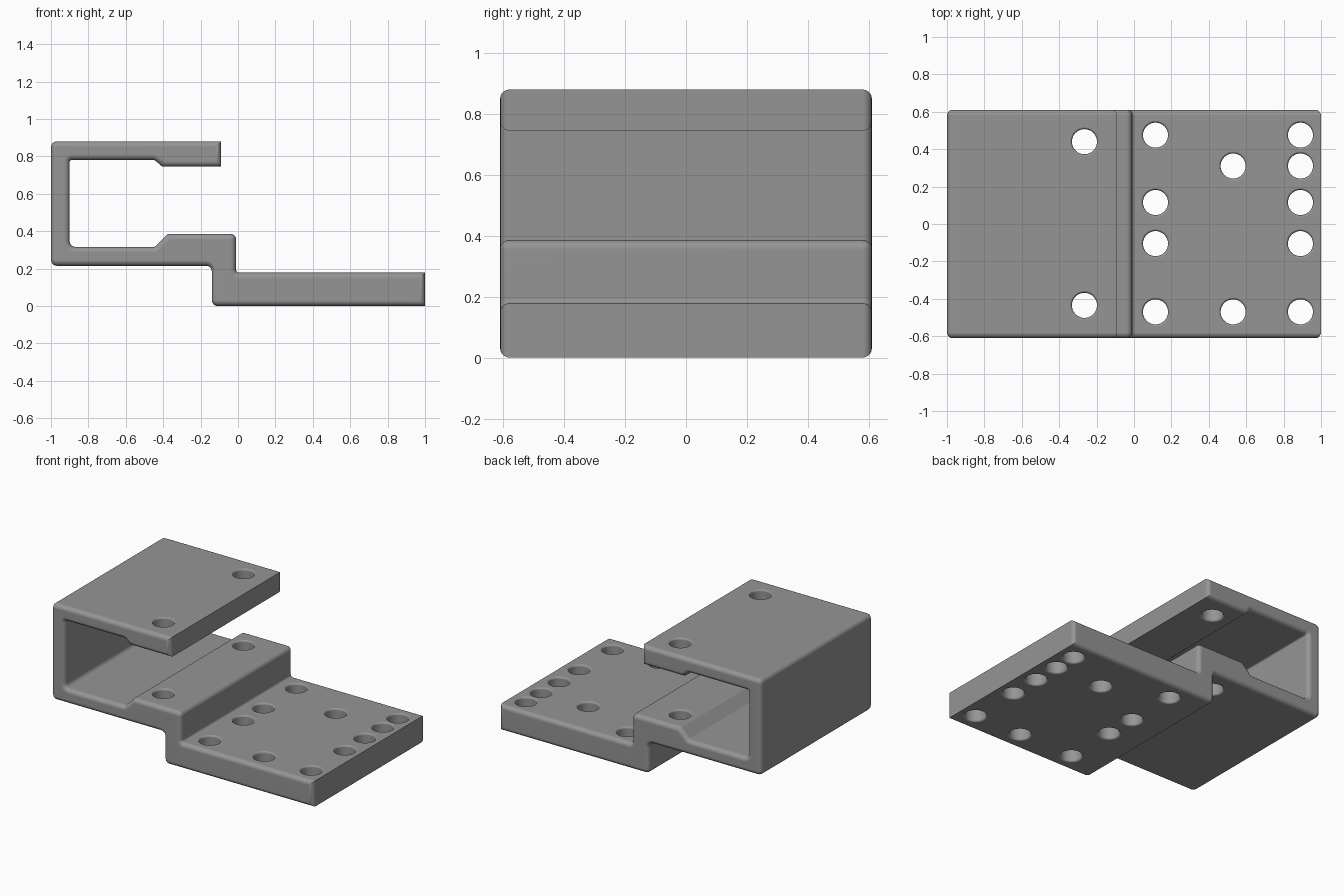
import bpy, bmesh, math
from mathutils import Vector

if "Cube" in bpy.data.objects:
    bpy.data.objects.remove(bpy.data.objects["Cube"])

HALF_Y = 0.61
RIM = 0.03       # rounding along the front and back rims
HOLE_R = 0.067

grey = bpy.data.materials.new("plain grey")
grey.diffuse_color = (0.3, 0.3, 0.3, 1)
grey.use_nodes = True
grey.node_tree.nodes["Principled BSDF"].inputs["Base Color"].default_value = grey.diffuse_color

# Bracket side profile, counter-clockwise: x, z, corner radius
PROFILE = [(-1, 0.215, .032), (-0.14, 0.215, .03), (-0.14, 0, .032), (1, 0, 0),
           (1, 0.178, 0), (-0.01, 0.178, .015), (-0.01, 0.386, .031),
           (-0.375, 0.386, .02), (-0.445, 0.316, .02), (-0.9, 0.316, .03),
           (-0.9, 0.78, .01), (-0.445, 0.78, .02), (-0.405, 0.745, .01),
           (-0.09, 0.745, 0), (-0.09, 0.88, 0), (-1, 0.88, .032)]


def inset_profile(inset, steps=5):
    """Offset the profile inward and round its corners."""
    out, n = [], len(PROFILE)
    for i in range(n):
        p, a, b = (Vector(PROFILE[k % n][:2]) for k in (i, i - 1, i + 1))
        r = PROFILE[i][2]
        d1, d2 = (p - a).normalized(), (b - p).normalized()
        n1, n2 = Vector((-d1.y, d1.x)), Vector((-d2.y, d2.x))
        miter = (n1 + n2) / (1 + n1.dot(n2))
        q = p + miter * inset
        side = 1 if d1.x * d2.y - d1.y * d2.x > 0 else -1
        if r == 0:
            out.append(q)
            continue
        r = max(r - side * inset, 0)
        centre = q + miter * side * r
        ang = n1.angle(n2)
        for s in range(steps + 1):
            t = s / steps
            w = (n1 * math.sin((1 - t) * ang) + n2 * math.sin(t * ang)) / math.sin(ang)
            out.append(centre - w * side * r)
    return out


def make_object(name, bm):
    bmesh.ops.remove_doubles(bm, verts=bm.verts[:], dist=1e-5)
    bmesh.ops.recalc_face_normals(bm, faces=bm.faces[:])
    me = bpy.data.meshes.new(name)
    bm.to_mesh(me)
    bm.free()
    me.materials.append(grey)
    ob = bpy.data.objects.new(name, me)
    bpy.context.scene.collection.objects.link(ob)
    return ob


# Bracket body: stacked profile sections with rounded rims
sections = []
for k in range(6):
    t = k / 5 * math.pi / 2
    sections.append((HALF_Y - RIM + RIM * math.cos(t), RIM * (1 - math.sin(t))))
sections = [(-y, i) for y, i in sections] + [(y, i) for y, i in reversed(sections)]
bm = bmesh.new()
rings = [[bm.verts.new((p.x, y, p.y)) for p in inset_profile(i)] for y, i in sections]
for r1, r2 in zip(rings, rings[1:]):
    for j in range(len(r1)):
        k = (j + 1) % len(r1)
        bm.faces.new((r1[j], r1[k], r2[k], r2[j]))
bm.faces.new(rings[0][::-1])
bm.faces.new(rings[-1])
bracket = make_object("bracket", bm)


# Hole cutters: lathed pins flared at both plate surfaces, never overlapping
def add_pin(bm, x, y, z0, z1, flare=0.013, seg=40):
    z0, z1 = z0 - 0.0005, z1 + 0.0005
    arc = [(flare * (1 - math.sin(a)), flare * (1 - math.cos(a)))
           for a in (math.pi / 2 * k / 4 for k in range(5))]
    low = [(HOLE_R + dr, z0 + dz) for dr, dz in arc]
    high = [(HOLE_R + dr, z1 - dz) for dr, dz in reversed(arc)]
    prof = [(low[0][0], z0 - 0.02)] + low + high + [(high[-1][0], z1 + 0.02)]
    loops = [[bm.verts.new((x + r * math.cos(2 * math.pi * s / seg),
                            y + r * math.sin(2 * math.pi * s / seg), z))
              for s in range(seg)] for r, z in prof]
    for l1, l2 in zip(loops, loops[1:]):
        for s in range(seg):
            e = (s + 1) % seg
            bm.faces.new((l1[s], l1[e], l2[e], l2[s]))
    bm.faces.new(loops[0][::-1])
    bm.faces.new(loops[-1])


bm = bmesh.new()
for y in (0.44, -0.435):                       # clamp holes, both jaws
    add_pin(bm, -0.265, y, 0.745, 0.88)
    add_pin(bm, -0.265, y, 0.215, 0.386)
for x, ys in ((0.115, (0.475, 0.115, -0.105, -0.47)),   # base plate holes
              (0.53, (0.31, -0.47)),
              (0.89, (0.475, 0.31, 0.115, -0.105, -0.47))):
    for y in ys:
        add_pin(bm, x, y, 0, 0.178)
cutter = make_object("hole_cutter", bm)
cutter.hide_render = True

# Drill the holes with the first solver that gives a full result
mod = bracket.modifiers.new("holes", 'BOOLEAN')
mod.operation = 'DIFFERENCE'
mod.object = cutter
for solver in ('EXACT', 'MANIFOLD', 'FLOAT'):
    mod.solver = solver
    bpy.context.view_layer.update()
    deps = bpy.context.evaluated_depsgraph_get()
    drilled = bpy.data.meshes.new_from_object(bracket.evaluated_get(deps), depsgraph=deps)
    xs = [v.co.x for v in drilled.vertices]
    if len(drilled.polygons) > len(bracket.data.polygons) + 1000 and max(xs) - min(xs) > 1.99:
        bracket.modifiers.clear()
        bracket.data = drilled
        break
bracket.modifiers.clear()
bpy.data.objects.remove(cutter)

# Smooth the rounded parts, keep the sharp edges
bpy.context.view_layer.update()
for ob in bpy.context.view_layer.objects:
    ob.select_set(ob == bracket)
bpy.context.view_layer.objects.active = bracket
bpy.ops.object.shade_smooth_by_angle(angle=math.radians(35))
weighted = bracket.modifiers.new("weighted normals", 'WEIGHTED_NORMAL')
weighted.keep_sharp = True
